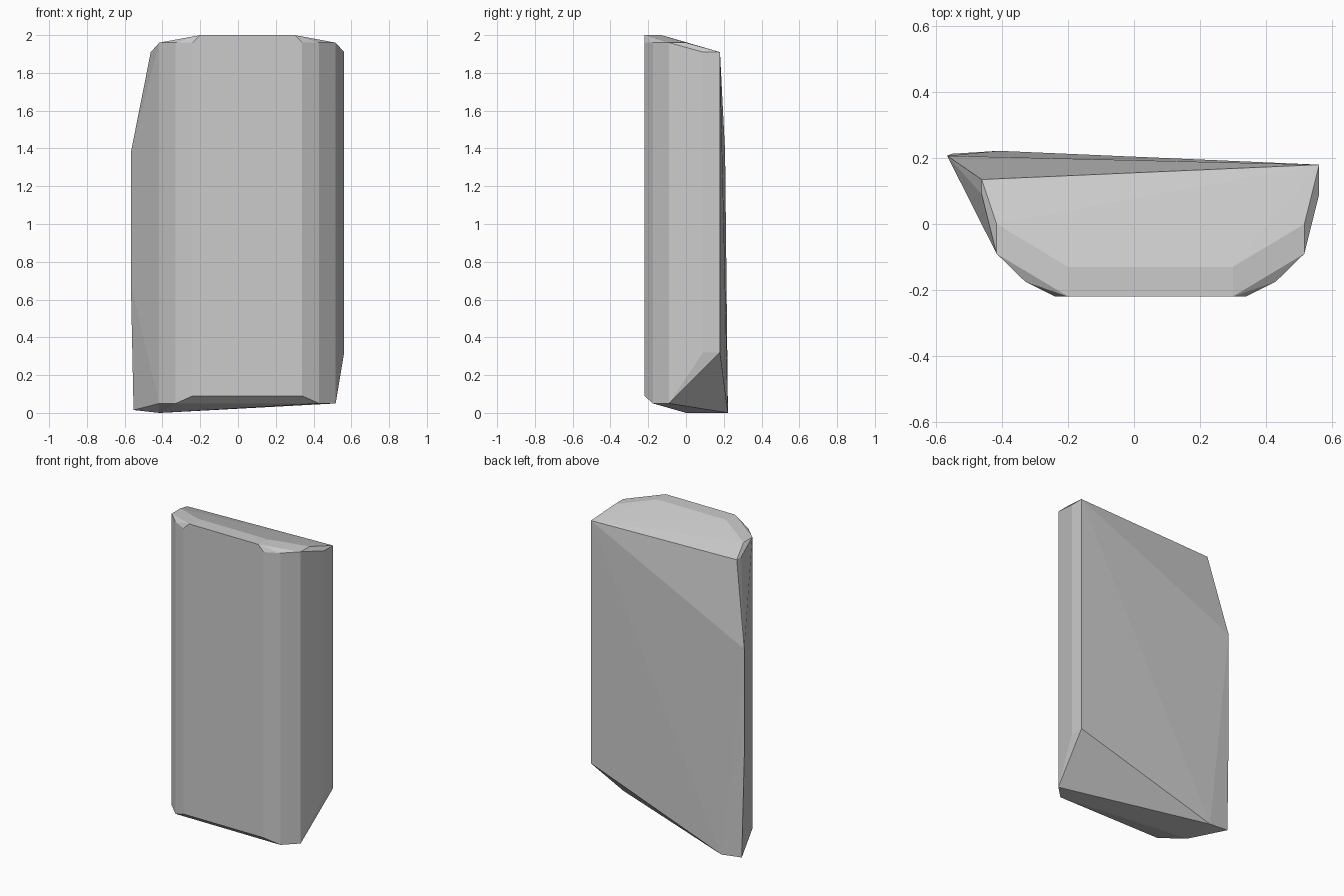
import bpy, bmesh

if "Cube" in bpy.data.objects:
    bpy.data.objects.remove(bpy.data.objects["Cube"])

CX = 0.05  # mirror axis of the chamfered front
points = []

# Chamfered front and top, mirrored about CX: half width, y, z
mirrored = [
    (0.25, -0.22, 2.0), (0.25, -0.13, 2.0),
    (0.29, -0.22, 1.96), (0.38, -0.175, 1.96),
    (0.467, -0.09, 1.96), (0.467, 0.0, 1.96),
    (0.512, 0.09, 1.91),
    (0.29, -0.22, 0.09), (0.38, -0.175, 0.05), (0.467, -0.09, 0.05),
]
for half, y, z in mirrored:
    for side in (-1, 1):
        points.append((CX + side * half, y, z))

# Broken, irregular back corners
points += [
    (0.562, 0.18, 1.91), (0.562, 0.18, 0.32), (0.562, 0.09, 0.32),
    (-0.462, 0.135, 1.91),
    (-0.567, 0.207, 1.38), (-0.567, 0.207, 0.68), (-0.553, 0.213, 0.015),
    (-0.41, 0.222, 0.0), (-0.417, 0.0, 0.0),
]

# Faceted slab as the convex skin of those corners
bm = bmesh.new()
for p in points:
    bm.verts.new(p)
res = bmesh.ops.convex_hull(bm, input=bm.verts[:])
junk = {e for k in ("geom_interior", "geom_unused") for e in res[k]
        if isinstance(e, bmesh.types.BMVert)}
bmesh.ops.delete(bm, geom=list(junk), context='VERTS')
bmesh.ops.dissolve_limit(bm, angle_limit=0.005, verts=bm.verts[:], edges=bm.edges[:])
bmesh.ops.recalc_face_normals(bm, faces=bm.faces[:])
mesh = bpy.data.meshes.new("stone_slab")
bm.to_mesh(mesh)
bm.free()
slab = bpy.data.objects.new("stone_slab", mesh)
bpy.context.collection.objects.link(slab)
